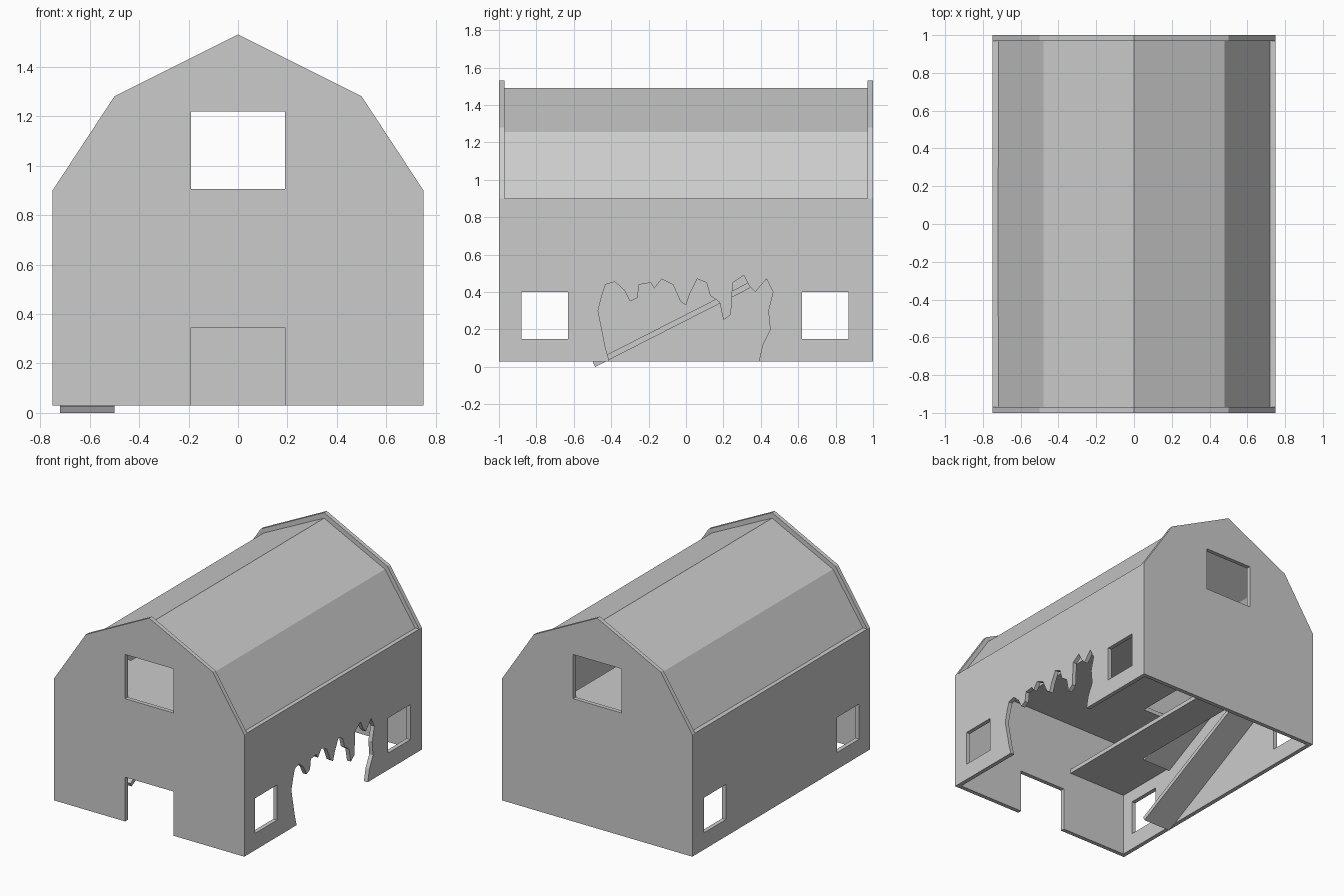
import bpy, bmesh, math
from mathutils import Vector

if "Cube" in bpy.data.objects:
    bpy.data.objects.remove(bpy.data.objects["Cube"])


def prism(name, pts, axis, a, b):
    """Extrude a flat outline along an axis from a to b."""
    def place(p, d):
        return {'x': (d, p[0], p[1]), 'y': (p[0], d, p[1]), 'z': (p[0], p[1], d)}[axis]
    bm = bmesh.new()
    face = bm.faces.new([bm.verts.new(place(p, a)) for p in pts])
    ext = bmesh.ops.extrude_face_region(bm, geom=[face])
    moved = [v for v in ext['geom'] if isinstance(v, bmesh.types.BMVert)]
    step = Vector(place((0, 0), b - a))
    bmesh.ops.translate(bm, verts=moved, vec=step)
    bmesh.ops.recalc_face_normals(bm, faces=bm.faces)
    me = bpy.data.meshes.new(name)
    bm.to_mesh(me)
    bm.free()
    ob = bpy.data.objects.new(name, me)
    bpy.context.collection.objects.link(ob)
    return ob


def rect(u0, u1, v0, v1):
    return [(u0, v0), (u1, v0), (u1, v1), (u0, v1)]


def cut(ob, cutter):
    m = ob.modifiers.new("opening", 'BOOLEAN')
    m.operation = 'DIFFERENCE'
    m.solver = 'EXACT'
    m.object = cutter
    cutter.hide_render = True
    cutter.hide_viewport = True
    cutter.display_type = 'WIRE'


def mirror_profile(half):
    return half + [(-x, z) for x, z in reversed(half) if x > 0]


# Gable end walls
gable = mirror_profile([(0.75, 0.03), (0.75, 0.90), (0.50, 1.28), (0, 1.53)])
front = prism("front_wall", gable, 'y', -1.0, -0.97)
back = prism("back_wall", gable, 'y', 0.97, 1.0)

# Side walls, the right one with a jagged broken gap
jag = [(-.41, .03), (-.43, .10), (-.45, .20), (-.47, .30), (-.45, .38), (-.43, .44),
       (-.38, .455), (-.33, .41), (-.30, .35), (-.26, .37), (-.25, .44), (-.19, .45),
       (-.17, .42), (-.13, .47), (-.07, .44), (-.03, .35), (0, .33), (.02, .39),
       (.06, .47), (.11, .45), (.13, .38), (.16, .36), (.18, .345), (.20, .25),
       (.24, .28), (.25, .45), (.31, .49), (.34, .43), (.37, .40), (.43, .47),
       (.465, .40), (.44, .30), (.45, .20), (.41, .12), (.39, .03)]
left = prism("left_wall", rect(-0.97, 0.97, 0.03, 0.90), 'x', -0.75, -0.72)
right = prism("right_wall",
              [(-0.97, 0.03)] + jag + [(0.97, 0.03), (0.97, 0.90), (-0.97, 0.90)],
              'x', 0.72, 0.75)

# Door and windows
loft_window = prism("loft_window_cutter", rect(-0.19, 0.19, 0.905, 1.22), 'y', -1.2, 1.2)
door = prism("door_cutter", rect(-0.19, 0.19, -0.1, 0.345), 'y', -1.2, -0.8)
cut(front, loft_window)
cut(front, door)
cut(back, loft_window)
for i, y in enumerate((-0.88, 0.62)):
    win = prism(f"side_window_cutter_{i}", rect(y, y + 0.25, 0.15, 0.40), 'x', -1, 1)
    cut(left, win)
    cut(right, win)

# Gambrel roof shell between the gables
outer = [(0.72, 0.895), (0.48, 1.255), (0, 1.49), (-0.48, 1.255), (-0.72, 0.895)]
inner = [(-0.685, 0.895), (-0.46, 1.232), (0, 1.457), (0.46, 1.232), (0.685, 0.895)]
prism("roof", outer + inner, 'y', -0.97, 0.97)


# Loft floors with a ramp opening along the left wall
def floor(name, edge, z, end):
    prism(name, [(-0.72, -0.97), (edge, -0.97), (edge, 0.97), (-0.72, 0.97),
                 (-0.72, end), (-0.50, end), (-0.50, -0.49), (-0.72, -0.49)],
          'z', z, z + 0.03)


floor("lower_loft_floor", -0.25, 0.49, 0.48)
floor("upper_loft_floor", 0.25, 0.87, 0.30)


# Sloped ramps
def ramp(name, y, z, length):
    ang = math.radians(27)
    c, s = math.cos(ang), math.sin(ang)
    t = 0.03
    pts = [(y, z), (y + length * c, z + length * s),
           (y + length * c - t * s, z + length * s + t * c), (y - t * s, z + t * c)]
    prism(name, pts, 'x', -0.72, -0.50)


ramp("lower_ramp", -0.485, 0.0, 1.09)
ramp("upper_ramp", -0.485, 0.47, 0.88)
